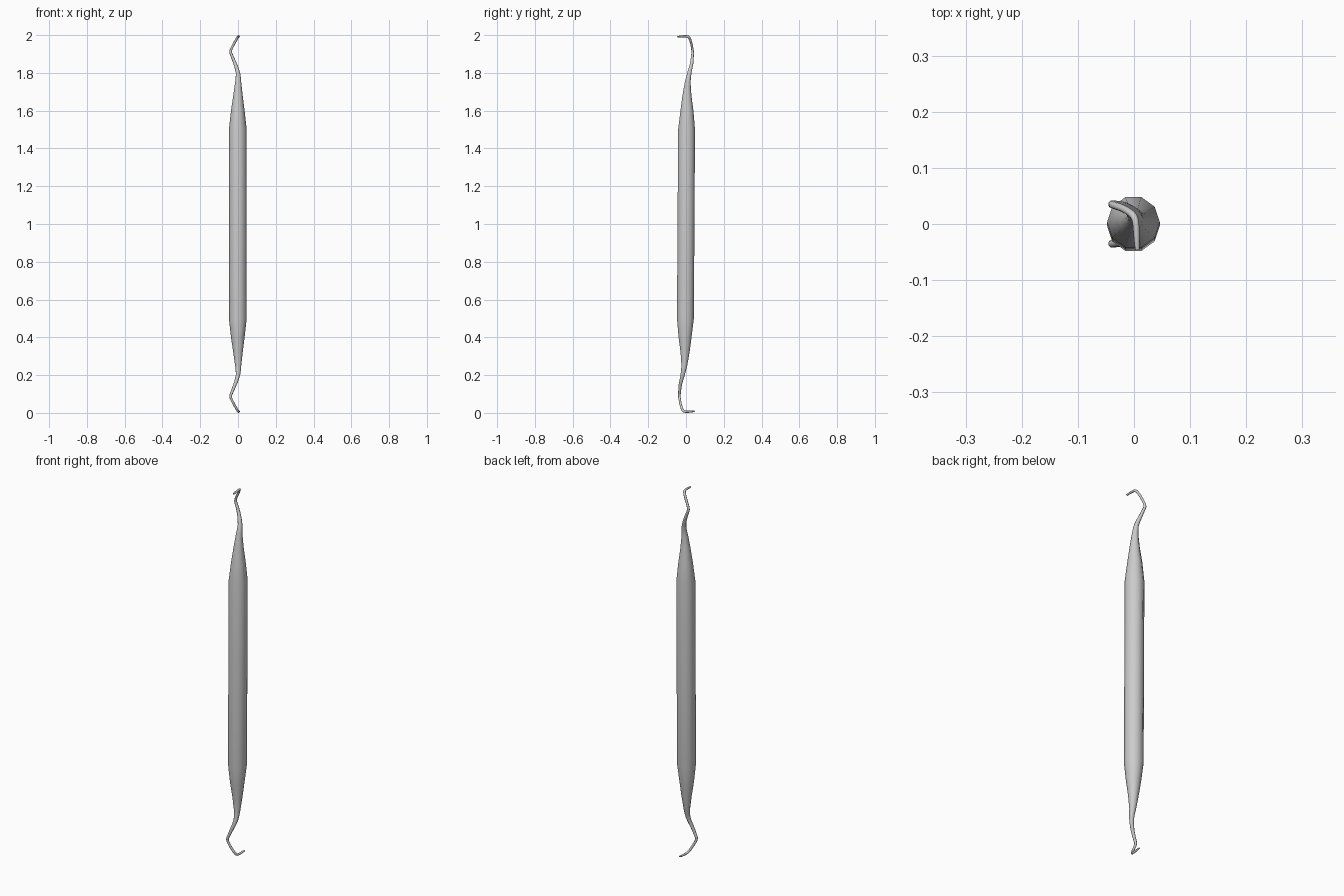
import bpy, bmesh, math
from mathutils import Vector, Matrix

if "Cube" in bpy.data.objects:
    bpy.data.objects.remove(bpy.data.objects["Cube"])

SIDES = 10

# Upper half of the centre line: x, y, z, radius
HANDLE = [(-0.001, 0, 1.0, 0.047), (-0.001, 0.003, 1.5, 0.047),
          (-0.001, 0.005, 1.6, 0.036), (0, 0.005, 1.68, 0.025)]
HOOK = [(0.001, 0.009, 1.75, 0.016), (0, 0.018, 1.80, 0.0115),
        (-0.016, 0.030, 1.85, 0.009), (-0.032, 0.034, 1.89, 0.0075),
        (-0.039, 0.035, 1.91, 0.007), (-0.034, 0.033, 1.93, 0.0065),
        (-0.018, 0.027, 1.96, 0.0065), (-0.004, 0.018, 1.985, 0.0065),
        (0.002, 0.008, 1.993, 0.006), (0.004, -0.008, 1.994, 0.0058),
        (0.005, -0.028, 1.993, 0.0052), (0.006, -0.046, 1.991, 0.004)]


def catmull(pts, steps=2):
    """Smooth a list of 4D points (position + radius)."""
    p = [Vector(q) for q in pts]
    out = []
    for i in range(len(p) - 1):
        a, b, c, d = p[max(i - 1, 0)], p[i], p[i + 1], p[min(i + 2, len(p) - 1)]
        for s in range(steps):
            t = s / steps
            out.append(0.5 * (2 * b + (c - a) * t + (2 * a - 5 * b + 4 * c - d) * t * t
                              + (3 * b - a - 3 * c + d) * t ** 3))
    return out + [p[-1]]


def sweep(bm, path, turn):
    """Skin a tapered tube along the path, then apply the turn matrix."""
    pos = [q.to_3d() for q in path]
    tangent = Vector((0, 0, 1))
    u, v = Vector((1, 0, 0)), Vector((0, 1, 0))
    prev = None
    for i, q in enumerate(path):
        if i == 0:
            new = tangent
        elif i == len(path) - 1:
            new = (pos[i] - pos[i - 1]).normalized()
        else:
            new = ((pos[i] - pos[i - 1]).normalized()
                   + (pos[i + 1] - pos[i]).normalized()).normalized()
        rot = tangent.rotation_difference(new)
        u, v, tangent = rot @ u, rot @ v, new
        ring = []
        for k in range(SIDES):
            a = 2 * math.pi * k / SIDES
            ring.append(bm.verts.new(turn @ (pos[i] + q[3] * (u * math.cos(a) + v * math.sin(a)))))
        if prev:
            for k in range(SIDES):
                j = (k + 1) % SIDES
                bm.faces.new((prev[k], prev[j], ring[j], ring[k]))
        prev = ring
    bm.faces.new(prev)


# Handle and both hooked tips: the lower half is the upper one turned about x
path = [Vector(q) for q in HANDLE] + catmull(HOOK)
bm = bmesh.new()
sweep(bm, path, Matrix.Identity(4))
sweep(bm, path, Matrix.Translation((0, 0, 2)) @ Matrix.Rotation(math.pi, 4, 'X'))
bmesh.ops.remove_doubles(bm, verts=bm.verts, dist=0.0005)
bmesh.ops.recalc_face_normals(bm, faces=bm.faces)
mesh = bpy.data.meshes.new("double_ended_probe")
bm.to_mesh(mesh)
bm.free()
probe = bpy.data.objects.new("double_ended_probe", mesh)
bpy.context.collection.objects.link(probe)
bpy.context.view_layer.objects.active = probe
probe.select_set(True)
bpy.ops.object.shade_smooth_by_angle(angle=math.radians(40))
